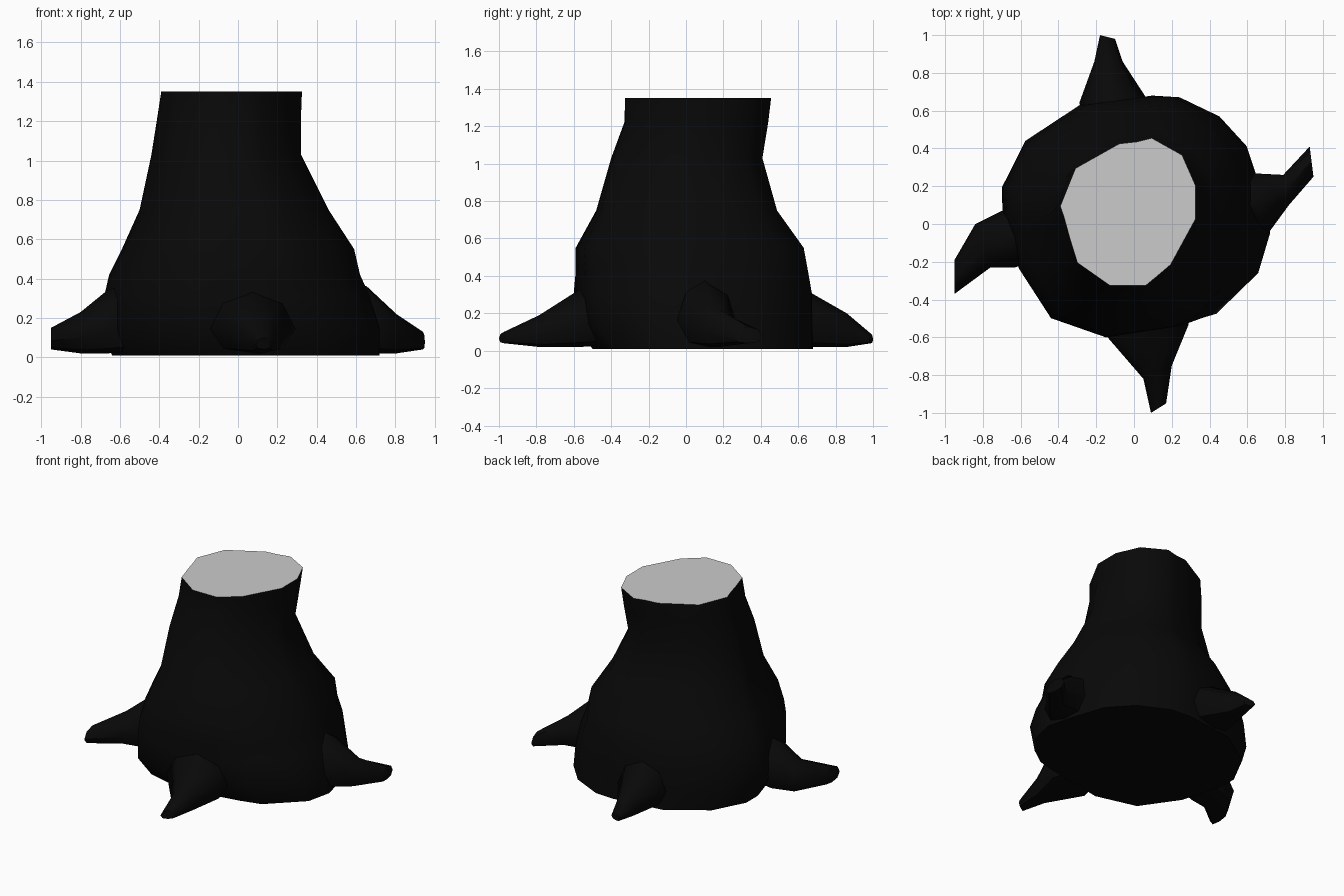
import bpy, bmesh, math
from mathutils import Vector

cube = bpy.data.objects.get("Cube")
if cube:
    bpy.data.objects.remove(cube, do_unlink=True)


def make_material(name, value):
    mat = bpy.data.materials.new(name)
    mat.use_nodes = True
    colour = (value, value, value, 1)
    mat.diffuse_color = colour
    mat.node_tree.nodes["Principled BSDF"].inputs["Base Color"].default_value = colour
    return mat


bark = make_material("black bark", .0025)
cut_wood = make_material("pale cut wood", .6)


def loft(name, rings, materials, cap_material=0):
    """Skin a closed tube through rings of points, capping both ends."""
    bm = bmesh.new()
    loops = [[bm.verts.new(p) for p in ring] for ring in rings]
    for low, high in zip(loops, loops[1:]):
        for i in range(len(low)):
            j = (i + 1) % len(low)
            bm.faces.new((low[i], low[j], high[j], high[i]))
    bm.faces.new(loops[0][::-1])
    top = bm.faces.new(loops[-1])
    bmesh.ops.recalc_face_normals(bm, faces=bm.faces)
    top.material_index = cap_material
    mesh = bpy.data.meshes.new(name)
    bm.to_mesh(mesh)
    bm.free()
    obj = bpy.data.objects.new(name, mesh)
    bpy.context.collection.objects.link(obj)
    for mat in materials:
        mesh.materials.append(mat)
    bpy.ops.object.select_all(action='DESELECT')
    bpy.context.view_layer.objects.active = obj
    obj.select_set(True)
    bpy.ops.object.shade_smooth_by_angle(angle=math.radians(50))
    return obj


def unit_outline(points):
    """Scale an outline into the unit square."""
    xs, ys = zip(*points)
    return [((x - min(xs)) / (max(xs) - min(xs)),
             (y - min(ys)) / (max(ys) - min(ys))) for x, y in points]


# Trunk: an irregular foot outline blends into the cut outline
foot = unit_outline([(.72, -.06), (.67, .14), (.59, .39), (.44, .56), (.22, .67), (.07, .68),
                     (-.31, .63), (-.58, .44), (-.7, .2), (-.7, .06), (-.61, -.25), (-.43, -.52),
                     (-.13, -.6), (.3, -.52), (.45, -.48), (.68, -.25)])
cut = unit_outline([(.32, .03), (.32, .12), (.32, .21), (.25, .37), (.09, .46), (.01, .44),
                    (-.08, .43), (-.31, .3), (-.39, .1), (-.37, .04), (-.34, -.07), (-.3, -.2),
                    (-.13, -.32), (.06, -.32), (.12, -.27), (.19, -.21)])

# Height, then left, right, front and back limits of each trunk ring
levels = [(.01, -.64, .72, -.5, .68), (.14, -.7, .72, -.59, .68), (.31, -.68, .67, -.6, .68),
          (.42, -.655, .62, -.59, .66), (.55, -.59, .59, -.59, .635), (.75, -.5, .46, -.48, .49),
          (1.03, -.44, .32, -.4, .41), (1.22, -.41, .32, -.33, .44),
          (1.35, -.39, .325, -.325, .455)]
trunk_rings = []
for z, x0, x1, y0, y1 in levels:
    blend = z / levels[-1][0]
    ring = []
    for f, c in zip(foot, cut):
        u, v = (a + (b - a) * blend for a, b in zip(f, c))
        ring.append((x0 + (x1 - x0) * u, y0 + (y1 - y0) * v, z))
    trunk_rings.append(ring)
loft("stump_trunk", trunk_rings, [bark, cut_wood], cap_material=1)


# Roots: each station holds the two side edges of the root, then its top height
SIDES = 8
roots = {
    "back_root": [(.07, .66, -.29, .64, .32), (-.06, .86, -.21, .86, .2),
                  (-.1, .98, -.18, 1, .09)],
    "left_root": [(.71, -.05, .6, .27, .36), (.82, .1, .79, .26, .22),
                  (.95, .25, .93, .41, .13)],
    "front_root": [(-.14, -.6, .29, -.53, .33), (.05, -.82, .2, -.75, .19),
                   (.09, -1, .17, -.95, .1)],
    "right_root": [(-.7, .07, -.63, -.23, .34), (-.84, 0, -.76, -.23, .23),
                   (-.95, -.19, -.95, -.37, .15)],
}


def root_ring(station, bottom):
    """Rounded ring, a little fuller near the ground."""
    a, b = Vector((*station[:2], 0)), Vector((*station[2:4], 0))
    middle, half = (a + b) / 2, (b - a) / 2
    ring = []
    for i in range(SIDES):
        t = math.tau * i / SIDES
        p = middle + half * math.cos(t)
        rise = ((1 + math.sin(t)) / 2) ** 1.3
        p.z = bottom + (station[4] - bottom) * rise
        ring.append(p)
    return ring


for name, stations in roots.items():
    buried = tuple(v * .75 for v in stations[0][:4]) + (stations[0][4] + .06,)
    rings = [root_ring(s, h) for s, h in zip([buried] + stations, (.03, .02, .02, .04))]
    loft(name, rings, [bark])
